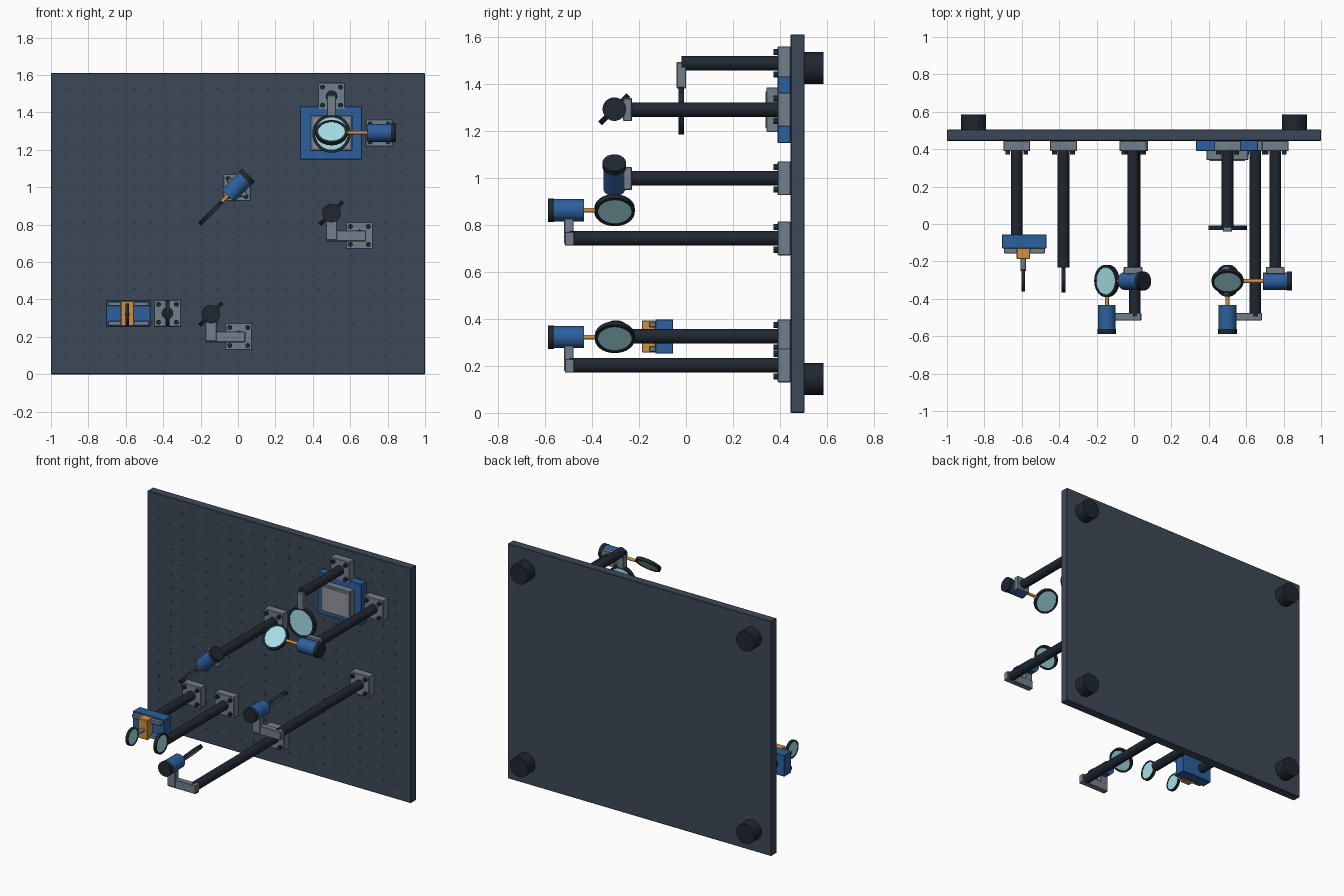
import bpy, bmesh, math
from mathutils import Vector, Matrix

if "Cube" in bpy.data.objects:
    bpy.data.objects.remove(bpy.data.objects["Cube"])

def mat(name, rgb):
    m = bpy.data.materials.new(name)
    m.diffuse_color = (*rgb, 1)
    m.use_nodes = True
    m.node_tree.nodes["Principled BSDF"].inputs["Base Color"].default_value = m.diffuse_color
    return m

SLATE = mat("slate", (0.045, 0.064, 0.095))
DARK = mat("dark", (0.014, 0.02, 0.03))
HOLE = mat("hole", (0.03, 0.045, 0.065))
GREY = mat("metal", (0.17, 0.21, 0.26))
PALE = mat("pale", (0.3, 0.31, 0.34))
BLUE = mat("blue", (0.025, 0.115, 0.34))
ORANGE = mat("orange", (0.62, 0.28, 0.05))
GLASS = mat("glass", (0.38, 0.75, 0.8))

def finish(name, bm, m, smooth=False):
    me = bpy.data.meshes.new(name)
    bmesh.ops.recalc_face_normals(bm, faces=bm.faces)
    bm.to_mesh(me)
    bm.free()
    ob = bpy.data.objects.new(name, me)
    bpy.context.collection.objects.link(ob)
    me.materials.append(m)
    if smooth:
        bpy.ops.object.select_all(action='DESELECT')
        ob.select_set(True)
        bpy.context.view_layer.objects.active = ob
        bpy.ops.object.shade_smooth_by_angle(angle=math.radians(35))
    return ob

def box(name, x, y, z, m, bevel=0.003):
    """Box from (min, max) pairs."""
    bm = bmesh.new()
    c = Vector([(a[0] + a[1]) / 2 for a in (x, y, z)])
    s = [a[1] - a[0] for a in (x, y, z)]
    bmesh.ops.create_cube(bm, size=1, matrix=Matrix.Translation(c) @ Matrix.Diagonal((*s, 1)))
    if bevel:
        bmesh.ops.bevel(bm, geom=bm.edges[:], offset=bevel, segments=1, affect='EDGES')
    return finish(name, bm, m)

def aim(c, d):
    return Matrix.Translation(c) @ Vector(d).to_track_quat('Z', 'Y').to_matrix().to_4x4()

def add_rod(bm, p, q, r, n=32):
    p, q = Vector(p), Vector(q)
    bmesh.ops.create_cone(bm, cap_ends=True, segments=n, radius1=r, radius2=r,
                          depth=(q - p).length, matrix=aim((p + q) / 2, q - p))

def rod(name, p, q, r, m, n=32):
    bm = bmesh.new()
    add_rod(bm, p, q, r, n)
    return finish(name, bm, m, True)

def optic(name, c, normal, r, t=0.022):
    """Dark ring frame with a glass disc inside."""
    c, nrm = Vector(c), Vector(normal).normalized()
    bm = bmesh.new()
    ri = r * 0.84
    vs = [bm.verts.new(v) for v in ((ri, 0, -t/2), (r, 0, -t/2), (r, 0, t/2), (ri, 0, t/2))]
    es = [bm.edges.new((vs[i], vs[(i + 1) % 4])) for i in range(4)]
    bmesh.ops.spin(bm, geom=vs + es, cent=(0, 0, 0), axis=(0, 0, 1), angle=math.tau,
                   steps=40, use_merge=True)
    bmesh.ops.remove_doubles(bm, verts=bm.verts, dist=1e-5)
    bm.transform(aim(c, nrm))
    finish(name + "_frame", bm, DARK, True)
    rod(name + "_glass", c - nrm * t * 0.4, c + nrm * t * 0.4, ri + 0.001, GLASS, 40)

def post(name, x, z, y_end):
    """Bolted base plate with a rod standing out of the board."""
    h = 0.072
    box(name + "_base", (x - h, x + h), (0.39, 0.445), (z - h, z + h), GREY)
    bm = bmesh.new()
    for sx in (-1, 1):
        for sz in (-1, 1):
            bx, bz = x + sx * 0.048, z + sz * 0.048
            add_rod(bm, (bx, 0.372, bz), (bx, 0.392, bz), 0.013, 16)
    finish(name + "_bolts", bm, DARK, True)
    rod(name + "_rod", (x, 0.40, z), (x, y_end, z), 0.031, DARK)

def actuator(name, c, axis, reach=0.085, gap=0.045):
    """Shaft, blue motor body and black cap along an axis from a mirror centre."""
    c, a = Vector(c), Vector(axis).normalized()
    s = reach + gap
    rod(name + "_shaft", c + a * (reach - 0.005), c + a * (s + 0.01), 0.01, ORANGE, 16)
    rod(name + "_body", c + a * s, c + a * (s + 0.13), 0.047, BLUE)
    rod(name + "_cap", c + a * (s + 0.128), c + a * (s + 0.155), 0.05, DARK)

# breadboard, threaded holes, rubber feet
box("breadboard", (-1, 1), (0.445, 0.505), (0, 1.61), SLATE)
bm = bmesh.new()
for i in range(21):
    for j in range(17):
        x, z = -0.914 + i * 0.0896, 0.096 + j * 0.0893
        add_rod(bm, (x, 0.4435, z), (x, 0.447, z), 0.008, 8)
finish("board_holes", bm, HOLE)
for k, (sx, z) in enumerate(((-1, 0.145), (1, 0.145), (-1, 1.467), (1, 1.467))):
    rod(f"foot_{k}", (sx * 0.858, 0.5, z), (sx * 0.858, 0.585, z), 0.068, DARK)

# lower left fixed lens
post("fixed_lens_post", -0.377, 0.326, -0.232)
optic("fixed_lens", (-0.377, -0.298, 0.326), (1, 0, 0), 0.068, 0.02)

# lower left translation stage with lens
post("stage_post", -0.627, 0.326, -0.06)
box("stage_body", (-0.707, -0.468), (-0.13, -0.055), (0.252, 0.398), BLUE)
for k, z in enumerate((0.272, 0.376)):
    box(f"stage_rail_{k}", (-0.695, -0.475), (-0.157, -0.128), (z - 0.012, z + 0.012), GREY)
box("stage_carriage", (-0.627, -0.556), (-0.187, -0.128), (0.257, 0.392), ORANGE)
rod("stage_stem", (-0.592, -0.18, 0.32), (-0.592, -0.25, 0.32), 0.014, GREY, 16)
optic("stage_lens", (-0.592, -0.302, 0.318), (1, 0, 0), 0.06, 0.018)

# two mirrors on long posts with L-shaped arms
for name, x, z in (("low_mirror", -0.145, 0.322), ("right_mirror", 0.5, 0.862)):
    px, pz = x + 0.149, z - 0.12
    post(name + "_post", px, pz, -0.495)
    box(name + "_arm", (x - 0.03, px + 0.035), (-0.515, -0.475), (pz - 0.031, pz + 0.028), GREY)
    box(name + "_upright", (x - 0.03, x + 0.03), (-0.518, -0.478), (pz - 0.025, z - 0.035), GREY)
    actuator(name + "_motor", (x, -0.303, z), (0, -1, 0))
    optic(name, (x, -0.303, z), (1, 0, -1), 0.085)

# two mirrors with side-held motors
for name, px, pz, c, axis, nrm, gap in (
        ("mid_mirror", -0.005, 0.998, (-0.145, -0.305, 0.863), (1, 0, 1), (1, 0, -1), 0.045),
        ("top_mirror", 0.755, 1.29, (0.5, -0.305, 1.292), (1, 0, 0), (0, -1, 1), 0.105)):
    post(name + "_post", px, pz, -0.237)
    box(name + "_clamp", (px - 0.05, px + 0.05), (-0.267, -0.23), (pz - 0.049, pz + 0.049), GREY)
    actuator(name + "_motor", c, axis, 0.085, gap)
    optic(name, c, nrm, 0.085)

# hanging objective lens
post("objective_post", 0.5, 1.487, -0.02)
box("objective_hanger", (0.475, 0.525), (-0.04, 0.0), (1.38, 1.492), GREY)
optic("objective_lens", (0.5, -0.02, 1.287), (0, 1, 0), 0.103, 0.025)

# detector on the board
box("detector_plate", (0.332, 0.663), (0.39, 0.446), (1.148, 1.432), BLUE)
box("detector_head", (0.387, 0.611), (0.342, 0.392), (1.195, 1.385), GREY)
box("detector_window", (0.405, 0.593), (0.338, 0.345), (1.212, 1.368), PALE, 0)
